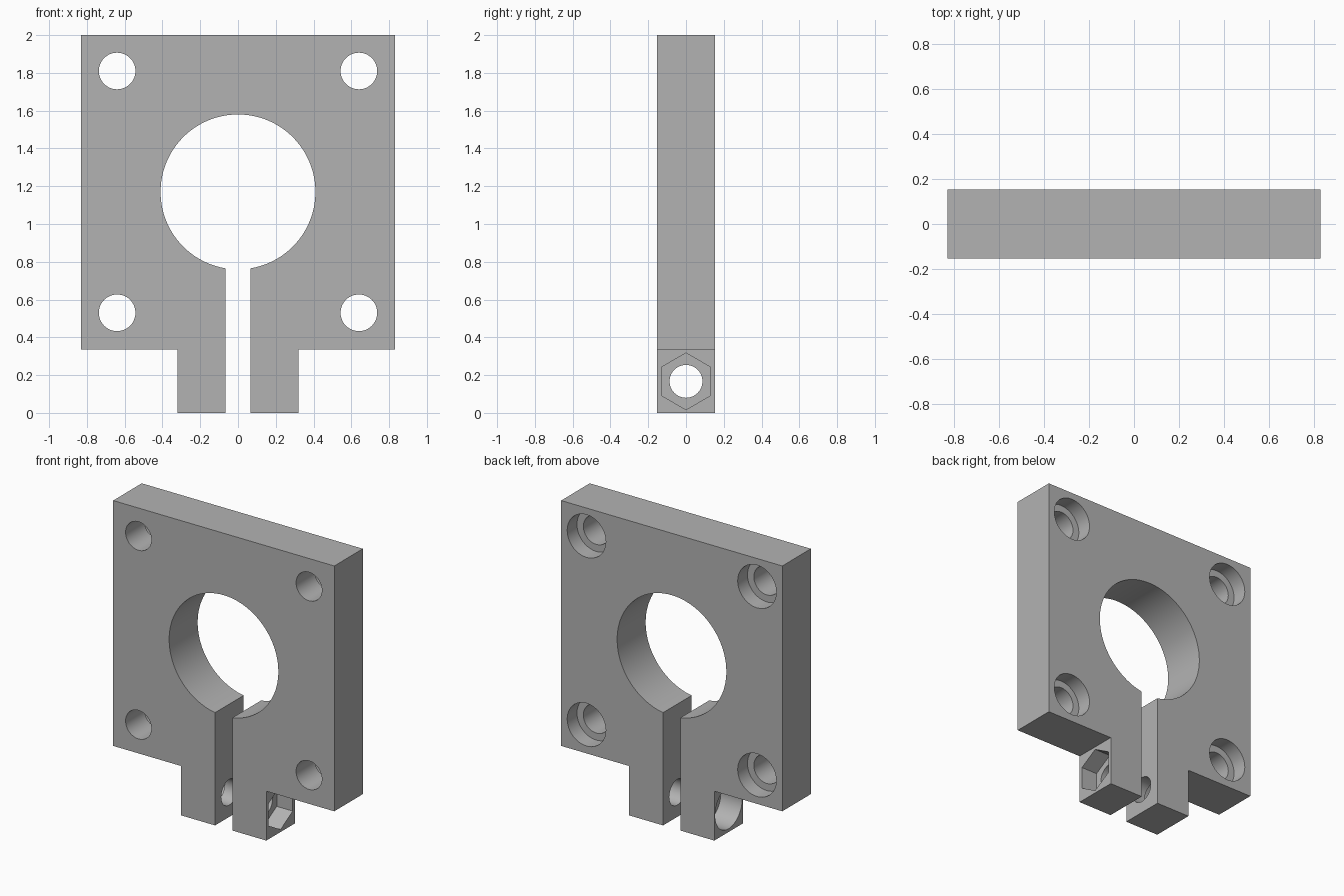
import bpy, bmesh, math
from mathutils import Matrix

cube = bpy.data.objects.get("Cube")
if cube:
    bpy.data.objects.remove(cube, do_unlink=True)

# Main sizes
HALF_W, HALF_T, TOP = 0.83, 0.153, 2.0
SHOULDER, LEG_OUT, SLOT = 0.335, 0.32, 0.065
BORE_Z, BORE_R = 1.17, 0.41
SCREW_Z = 0.167

grey = bpy.data.materials.new("light_grey")
grey.use_nodes = True
colour = (0.45, 0.45, 0.45, 1)
grey.diffuse_color = colour
grey.node_tree.nodes["Principled BSDF"].inputs["Base Color"].default_value = colour


def add_object(name, bm):
    bmesh.ops.recalc_face_normals(bm, faces=bm.faces)
    mesh = bpy.data.meshes.new(name)
    bm.to_mesh(mesh)
    bm.free()
    mesh.materials.append(grey)
    obj = bpy.data.objects.new(name, mesh)
    bpy.context.collection.objects.link(obj)
    return obj


def drill(target, radius, start, end, axis, sides=48):
    """Cut a round or polygonal hole between two points along x or y."""
    bm = bmesh.new()
    length = abs(end[axis == "Y"] - start[axis == "Y"])
    turn = Matrix.Rotation(math.pi / 2, 4, "Y" if axis == "X" else "X")
    if sides == 6:
        # point the hexagon's corners up and down
        turn = turn @ Matrix.Rotation(0 if axis == "X" else math.pi / 6, 4, "Z")
    centre = [(a + b) / 2 for a, b in zip(start, end)]
    bmesh.ops.create_cone(bm, cap_ends=True, segments=sides, radius1=radius,
                          radius2=radius, depth=length,
                          matrix=Matrix.Translation(centre) @ turn)
    if sides == 6:
        # guarantee a corner at the top whatever the primitive's start angle
        top = max(v.co.z for v in bm.verts) - centre[2]
        if top < radius * 0.95:
            bmesh.ops.rotate(bm, verts=bm.verts, cent=centre,
                             matrix=Matrix.Rotation(math.pi / 6, 3, axis))
    cutter = add_object("hole_cutter", bm)
    cutter.hide_render = True
    mod = target.modifiers.new("hole", "BOOLEAN")
    mod.operation, mod.solver, mod.object = "DIFFERENCE", "EXACT", cutter
    bpy.context.view_layer.objects.active = target
    bpy.ops.object.modifier_apply(modifier=mod.name)
    bpy.data.objects.remove(cutter, do_unlink=True)


# Plate outline with two clamp legs, the slot and the bore in one profile
right = [(SLOT, 0), (LEG_OUT, 0), (LEG_OUT, SHOULDER), (HALF_W, SHOULDER), (HALF_W, TOP)]
gap = math.asin(SLOT / BORE_R)
STEPS = 96
arc = []
for i in range(STEPS + 1):
    a = -math.pi / 2 - gap - (2 * math.pi - 2 * gap) * i / STEPS
    arc.append((BORE_R * math.cos(a), BORE_Z + BORE_R * math.sin(a)))
outline = right + [(-x, z) for x, z in reversed(right)] + arc

bm = bmesh.new()
face = bm.faces.new([bm.verts.new((x, -HALF_T, z)) for x, z in outline])
grown = bmesh.ops.extrude_face_region(bm, geom=[face])["geom"]
bmesh.ops.translate(bm, vec=(0, 2 * HALF_T, 0),
                    verts=[g for g in grown if isinstance(g, bmesh.types.BMVert)])
plate = add_object("clamp_plate", bm)

# Four mounting holes, counterbored from the back
for x in (-0.64, 0.64):
    for z in (0.53, 1.81):
        drill(plate, 0.097, (x, -0.3, z), (x, 0.3, z), "Y")
        drill(plate, 0.145, (x, HALF_T - 0.105, z), (x, 0.3, z), "Y")

# Clamp screw hole, hexagonal nut pocket on the left, round head pocket on the right
drill(plate, 0.087, (-0.5, 0, SCREW_Z), (0.5, 0, SCREW_Z), "X")
drill(plate, 0.15, (LEG_OUT - 0.12, 0, SCREW_Z), (0.5, 0, SCREW_Z), "X", sides=6)
drill(plate, 0.145, (-0.5, 0, SCREW_Z), (-LEG_OUT + 0.16, 0, SCREW_Z), "X")

# Smooth bores with crisp edges
bpy.ops.object.select_all(action="DESELECT")
plate.select_set(True)
bpy.context.view_layer.objects.active = plate
bpy.ops.object.shade_smooth_by_angle(angle=math.radians(30))
